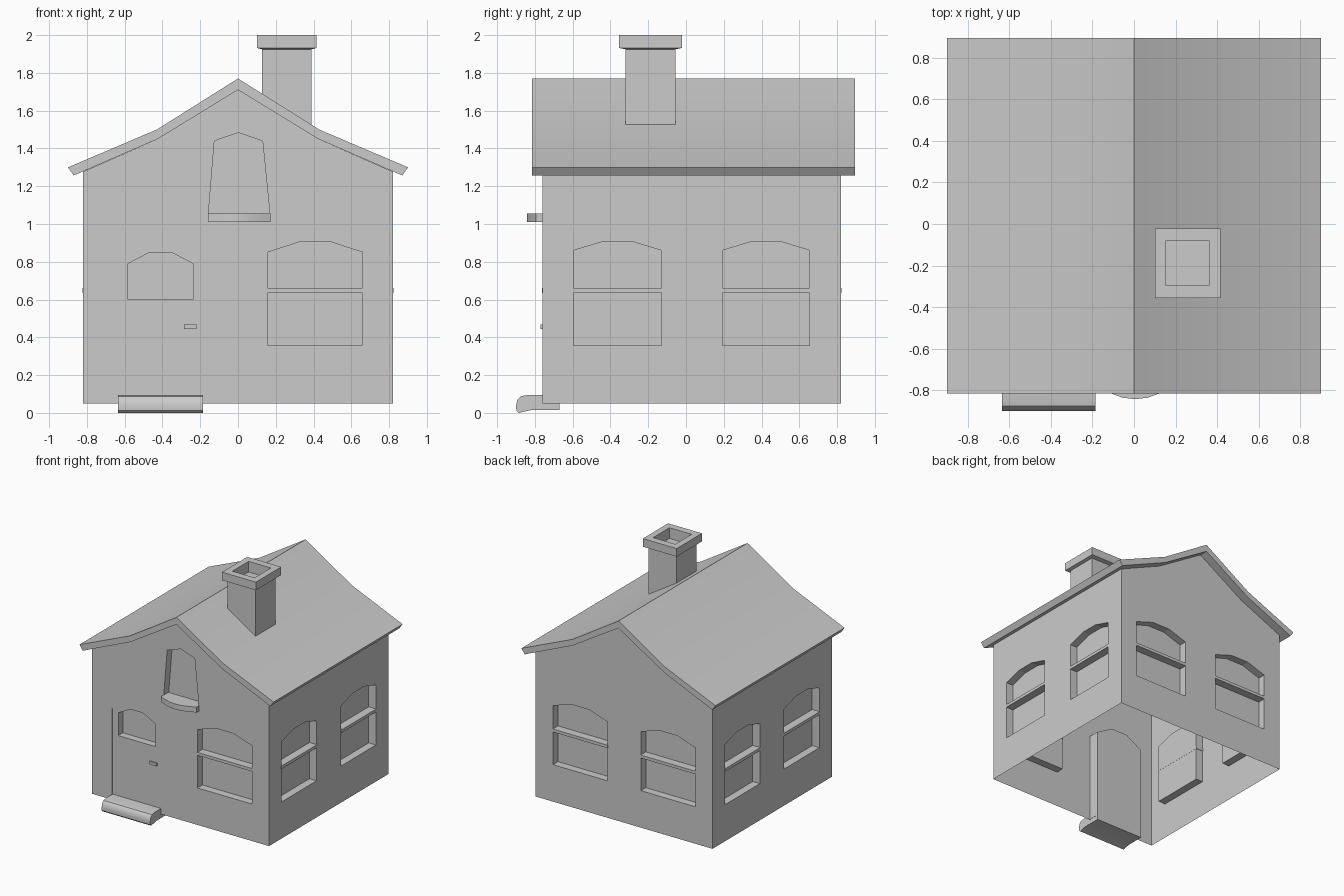
import bpy, bmesh, math
from mathutils import Vector

if "Cube" in bpy.data.objects:
    bpy.data.objects.remove(bpy.data.objects["Cube"])


def finish(name, bm, smooth=False):
    me = bpy.data.meshes.new(name)
    bm.to_mesh(me)
    bm.free()
    ob = bpy.data.objects.new(name, me)
    bpy.context.collection.objects.link(ob)
    if smooth:
        bpy.ops.object.select_all(action='DESELECT')
        ob.select_set(True)
        bpy.context.view_layer.objects.active = ob
        bpy.ops.object.shade_smooth_by_angle(angle=math.radians(35))
    return ob


def face(bm, pts, want):
    f = bm.faces.new([bm.verts.new(p) for p in pts])
    f.normal_update()
    if f.normal.dot(want) < 0:
        f.normal_flip()


def sheet(bm, place, outline, holes, d=0.0):
    """Flat wall panel with openings."""
    out = place(0, 0, 0) - place(0, 0, 1)
    edges = []
    for loop in [outline] + holes:
        vs = [bm.verts.new(place(u, w, d)) for u, w in loop]
        edges += [bm.edges.new((vs[i - 1], vs[i])) for i in range(len(vs))]
    res = bmesh.ops.triangle_fill(bm, edges=edges, use_beauty=True, normal=out)
    for f in [g for g in res['geom'] if isinstance(g, bmesh.types.BMFace)]:
        f.normal_update()
        if f.normal.dot(out) < 0:
            f.normal_flip()


def pocket(bm, place, loop, d0, d1, sign=1):
    """Reveal and back of an opening (sign -1 turns it into a slab)."""
    out = place(0, 0, 0) - place(0, 0, 1)
    n = len(loop)
    mid = place(sum(p[0] for p in loop) / n, sum(p[1] for p in loop) / n, (d0 + d1) / 2)
    for i in range(n):
        a, b = loop[i - 1], loop[i]
        pts = [place(*a, d0), place(*b, d0), place(*b, d1), place(*a, d1)]
        face(bm, pts, sign * (mid - sum(pts, Vector()) / 4))
    face(bm, [place(*p, d1) for p in loop], sign * out)


def arch(u0, u1, z0, zs, zt):
    f = (u1 - u0) * 0.335
    return [(u0, z0), (u1, z0), (u1, zs), (u1 - f, zt), (u0 + f, zt), (u0, zs)]


def box(name, lo, hi):
    bm = bmesh.new()
    bmesh.ops.create_cube(bm, size=1)
    for v in bm.verts:
        v.co = [(l + h) / 2 + c * (h - l) for l, h, c in zip(lo, hi, v.co)]
    return finish(name, bm)


def prism(name, profile, place, d0, d1, smooth=False):
    bm = bmesh.new()
    f = bm.faces.new([bm.verts.new(place(u, w, d0)) for u, w in profile])
    r = bmesh.ops.extrude_face_region(bm, geom=[f], use_keep_orig=True)
    vs = [g for g in r['geom'] if isinstance(g, bmesh.types.BMVert)]
    bmesh.ops.translate(bm, verts=vs, vec=place(0, 0, d1) - place(0, 0, d0))
    bmesh.ops.recalc_face_normals(bm, faces=bm.faces)
    return finish(name, bm, smooth)


# wall planes: (across, up, depth inward)
def front(u, w, d): return Vector((u, -0.76 + d, w))
def back(u, w, d): return Vector((u, 0.82 - d, w))
def right(u, w, d): return Vector((0.82 - d, u, w))
def left(u, w, d): return Vector((-0.82 + d, u, w))


gable = [(-0.82, 0.05), (0.82, 0.05), (0.82, 1.277), (0.425, 1.45), (0, 1.71),
         (-0.425, 1.45), (-0.82, 1.277)]
side = [(-0.76, 0.05), (0.82, 0.05), (0.82, 1.277), (-0.76, 1.277)]
attic = [(-0.16, 1.01), (0.173, 1.01), (0.13, 1.44), (0.002, 1.483), (-0.125, 1.44)]
door = arch(-0.635, -0.183, 0.055, 0.815, 0.9)
fr_win = arch(0.157, 0.66, 0.36, 0.85, 0.905)
bk_win = [arch(0.155, 0.66, 0.36, 0.855, 0.91), arch(-0.66, -0.155, 0.36, 0.855, 0.91)]
sd_win = [arch(-0.595, -0.13, 0.357, 0.86, 0.907), arch(0.193, 0.655, 0.357, 0.86, 0.907)]

# walls with recessed windows, open underneath
walls = bmesh.new()
for wall_name, place, outline, wins, extra in [
        ("front", front, gable, [fr_win], [attic]), ("back", back, gable, bk_win, []),
        ("right", right, side, sd_win, []), ("left", left, side, sd_win, [])]:
    sheet(walls, place, outline, wins + extra + ([door] if place is front else []))
    for loop in wins + extra:
        pocket(walls, place, loop, 0, 0.066)
    # transom bars
    for i, loop in enumerate(wins):
        u0, u1 = loop[0][0] - 0.004, loop[1][0] + 0.004
        bar = [(u0, 0.635), (u1, 0.635), (u1, 0.66), (u0, 0.66)]
        prism(f"{wall_name}_transom_{i + 1}", bar, place, -0.003, 0.067)
bmesh.ops.remove_doubles(walls, verts=walls.verts, dist=0.0005)
finish("walls", walls)

# door slab with a recessed window
bm = bmesh.new()
pane = arch(-0.582, -0.238, 0.6, 0.79, 0.85)
sheet(bm, front, door, [pane], 0.005)
pocket(bm, front, pane, 0.005, 0.066)
pocket(bm, front, door, 0, 0.09, -1)
bmesh.ops.remove_doubles(bm, verts=bm.verts, dist=0.0005)
finish("door", bm)
box("door_handle", (-0.285, -0.77, 0.445), (-0.22, -0.75, 0.468))

# rounded doorstep
step = [(-0.67, 0.015), (-0.82, 0.015), (-0.885, 0.0), (-0.898, 0.012), (-0.9, 0.04),
        (-0.892, 0.07), (-0.875, 0.088), (-0.84, 0.095), (-0.67, 0.095)]
prism("doorstep", step, lambda u, w, d: Vector((d, u, w)), -0.635, -0.185, True)

# curved attic sill
half = [(0.165, -0.70), (0.165, -0.795), (0.12, -0.813), (0.06, -0.835)]
sill = half + [(0, -0.842)] + [(-x, y) for x, y in reversed(half)]
prism("attic_sill", sill, lambda u, w, d: Vector((u + 0.006, w, d)), 1.01, 1.055, True)

# roof
half = [(0.43, 1.50), (0.9, 1.30), (0.87, 1.257), (0.425, 1.45)]
roof = [(0, 1.77)] + half + [(0, 1.71)] + [(-x, z) for x, z in reversed(half)]
prism("roof", roof, lambda u, w, d: Vector((u, d, w)), -0.815, 0.895, True)

# chimney: stacked square rings, base cut along the roof slope
bm = bmesh.new()
rings = []
for hx, hy, z in [(0.13, 0.132, None), (0.13, 0.132, 1.925), (0.157, 0.167, 1.932),
                  (0.157, 0.167, 2.0), (0.103, 0.108, 2.0), (0.103, 0.108, 1.91)]:
    ring = []
    for sx, sy in [(-1, -1), (1, -1), (1, 1), (-1, 1)]:
        x, y = 0.258 + sx * hx, -0.188 + sy * hy
        ring.append(bm.verts.new((x, y, 1.74 - 0.628 * x if z is None else z)))
    rings.append(ring)
for a, b in zip(rings, rings[1:]):
    for i in range(4):
        bm.faces.new((a[i - 1], a[i], b[i], b[i - 1]))
bm.faces.new(rings[-1])
bm.faces.new(rings[0][::-1])
bmesh.ops.recalc_face_normals(bm, faces=bm.faces)
finish("chimney", bm)
